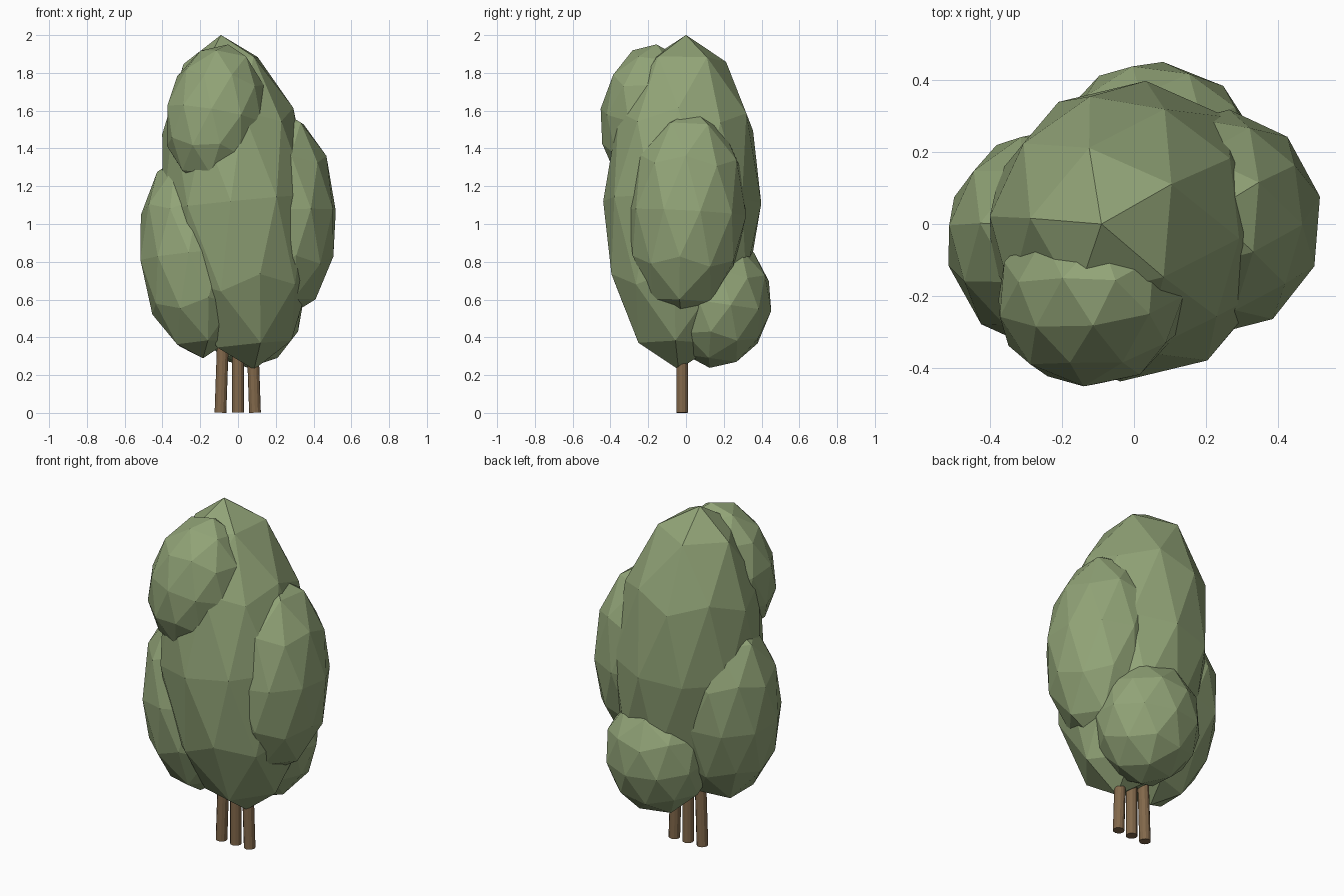
import bpy
from math import radians
from mathutils import Matrix, Vector, Euler

cube = bpy.data.objects.get("Cube")
if cube:
    bpy.data.objects.remove(cube, do_unlink=True)


def make_material(name, colour):
    mat = bpy.data.materials.new(name)
    mat.use_nodes = True
    mat.diffuse_color = colour
    mat.node_tree.nodes["Principled BSDF"].inputs["Base Color"].default_value = colour
    return mat


leaf_green = make_material("leaf green", (0.285, 0.37, 0.185, 1))
bark_brown = make_material("bark brown", (0.225, 0.14, 0.07, 1))


def foliage(name, centre, radii, lean, spin):
    """Faceted egg of leaves; lean is the sideways (x, y) shift of its tip."""
    bpy.ops.mesh.primitive_ico_sphere_add(subdivisions=2, radius=1)
    obj = bpy.context.object
    obj.name = name
    axis = Vector((lean[0], lean[1], radii[2]))
    tilt = Vector((0, 0, 1)).rotation_difference(axis).to_matrix().to_4x4()
    shape = Matrix.Diagonal((*radii, 1)) @ Matrix.Rotation(radians(spin), 4, "Z")
    obj.data.transform(Matrix.Translation(centre) @ tilt @ shape)
    obj.data.materials.append(leaf_green)


# Crown: one tall mass with four smaller ones growing out of its sides
foliage("main_crown", (-0.003, -0.02, 1.115), (0.405, 0.42, 0.89), (-0.088, 0.02), 31)
foliage("right_foliage", (-0.235, -0.045, 0.83), (0.29, 0.31, 0.545), (-0.05, 0.04), 31)
foliage("left_foliage", (0.24, 0.005, 1.06), (0.285, 0.315, 0.55), (-0.025, 0.03), 31)
foliage("front_foliage", (-0.12, -0.205, 1.575), (0.265, 0.25, 0.385), (0.07, 0.05), 31)
foliage("back_foliage", (0.055, 0.175, 0.58), (0.295, 0.28, 0.345), (0, 0.05), 31)

# Three slim stems leaning slightly together
for name, x, lean in (("right_stem", -0.093, 2), ("middle_stem", 0, 0), ("left_stem", 0.09, -2)):
    bpy.ops.mesh.primitive_cylinder_add(vertices=12, radius=0.031, depth=0.6)
    stem = bpy.context.object
    stem.name = name
    turn = Euler((0, radians(lean), 0)).to_matrix().to_4x4()
    stem.data.transform(Matrix.Translation((x, -0.02, 0)) @ turn @ Matrix.Translation((0, 0, 0.301)))
    stem.data.materials.append(bark_brown)
